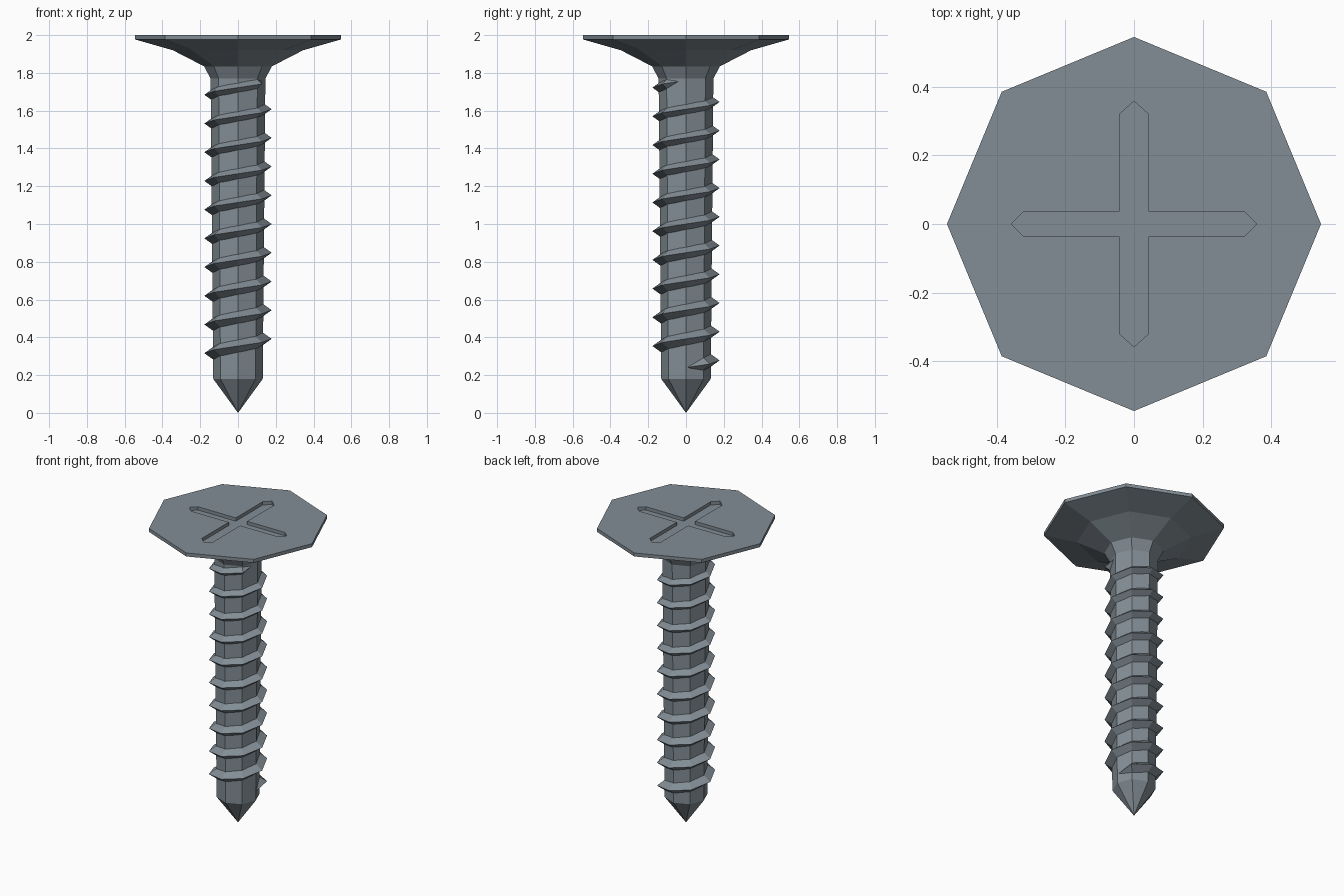
import bpy, bmesh
from math import cos, sin, pi

if "Cube" in bpy.data.objects:
    bpy.data.objects.remove(bpy.data.objects["Cube"])

SIDES = 8

steel = bpy.data.materials.new("dark_steel")
steel.diffuse_color = (0.225, 0.268, 0.3, 1)
steel.use_nodes = True
steel.node_tree.nodes["Principled BSDF"].inputs["Base Color"].default_value = steel.diffuse_color


def make_object(name, bm):
    bmesh.ops.recalc_face_normals(bm, faces=bm.faces[:])
    mesh = bpy.data.meshes.new(name)
    bm.to_mesh(mesh)
    bm.free()
    mesh.materials.append(steel)
    obj = bpy.data.objects.new(name, mesh)
    bpy.context.collection.objects.link(obj)
    return obj


def polar(bm, r, a, z):
    return bm.verts.new((r * cos(a), r * sin(a), z))


def bridge(bm, a, b, closed=True):
    n = len(a)
    for i in range(n if closed else n - 1):
        j = (i + 1) % n
        bm.faces.new((a[i], a[j], b[j], b[i]))


# Screw body: octagonal head, neck, shaft and point
profile = [(0.545, 2.0), (0.545, 1.977), (0.345, 1.92), (0.18, 1.835),
           (0.145, 1.77), (0.131, 0.18)]
bm = bmesh.new()
rings = [[polar(bm, r, 2 * pi * i / SIDES, z) for i in range(SIDES)]
         for r, z in profile]
bm.faces.new(rings[0])
for upper, lower in zip(rings, rings[1:]):
    bridge(bm, upper, lower)
tip = bm.verts.new((0, 0, 0))
for i in range(SIDES):
    bm.faces.new((rings[-1][i], rings[-1][(i + 1) % SIDES], tip))
body = make_object("screw_body", bm)

# Cross-shaped driver recess with pointed arms, cut into the head
wx, wy, shoulder, reach, depth = 0.042, 0.037, 0.32, 0.358, 0.022
outline = [(reach, 0), (shoulder, wy), (wx, wy), (wx, shoulder), (0, reach),
           (-wx, shoulder), (-wx, wy), (-shoulder, wy), (-reach, 0)]
outline += [(-x, -y) for x, y in outline[1:-1]]
bm = bmesh.new()
bottom = [bm.verts.new((x, y, 2 - depth)) for x, y in outline]
top = [bm.verts.new((x, y, 2.1)) for x, y in outline]
bm.faces.new(bottom)
bm.faces.new(top)
bridge(bm, bottom, top)
cutter = make_object("recess_cutter", bm)
cutter.hide_render = True

cut = body.modifiers.new("recess", 'BOOLEAN')
cut.operation = 'DIFFERENCE'
cut.solver = 'EXACT'
cut.object = cutter
bpy.context.view_layer.objects.active = body
bpy.ops.object.modifier_apply(modifier=cut.name)
bpy.data.objects.remove(cutter)

# Helical thread: ten turns of a triangular ridge, fading out at both ends
turns, pitch, start = 10, 0.152, 0.24
steps = turns * SIDES
bm = bmesh.new()
sections = []
for i in range(steps + 1):
    a = 2 * pi * i / SIDES
    z = start + pitch * i / SIDES
    end = i in (0, steps)
    crest, half = (0.128, 0.008) if end else (0.178, 0.04)
    sections.append([polar(bm, 0.122, a, z - half), polar(bm, crest, a, z),
                     polar(bm, 0.122, a, z + half)])
for s, t in zip(sections, sections[1:]):
    bridge(bm, s, t)
bm.faces.new(sections[0])
bm.faces.new(sections[-1])
make_object("thread", bm)
